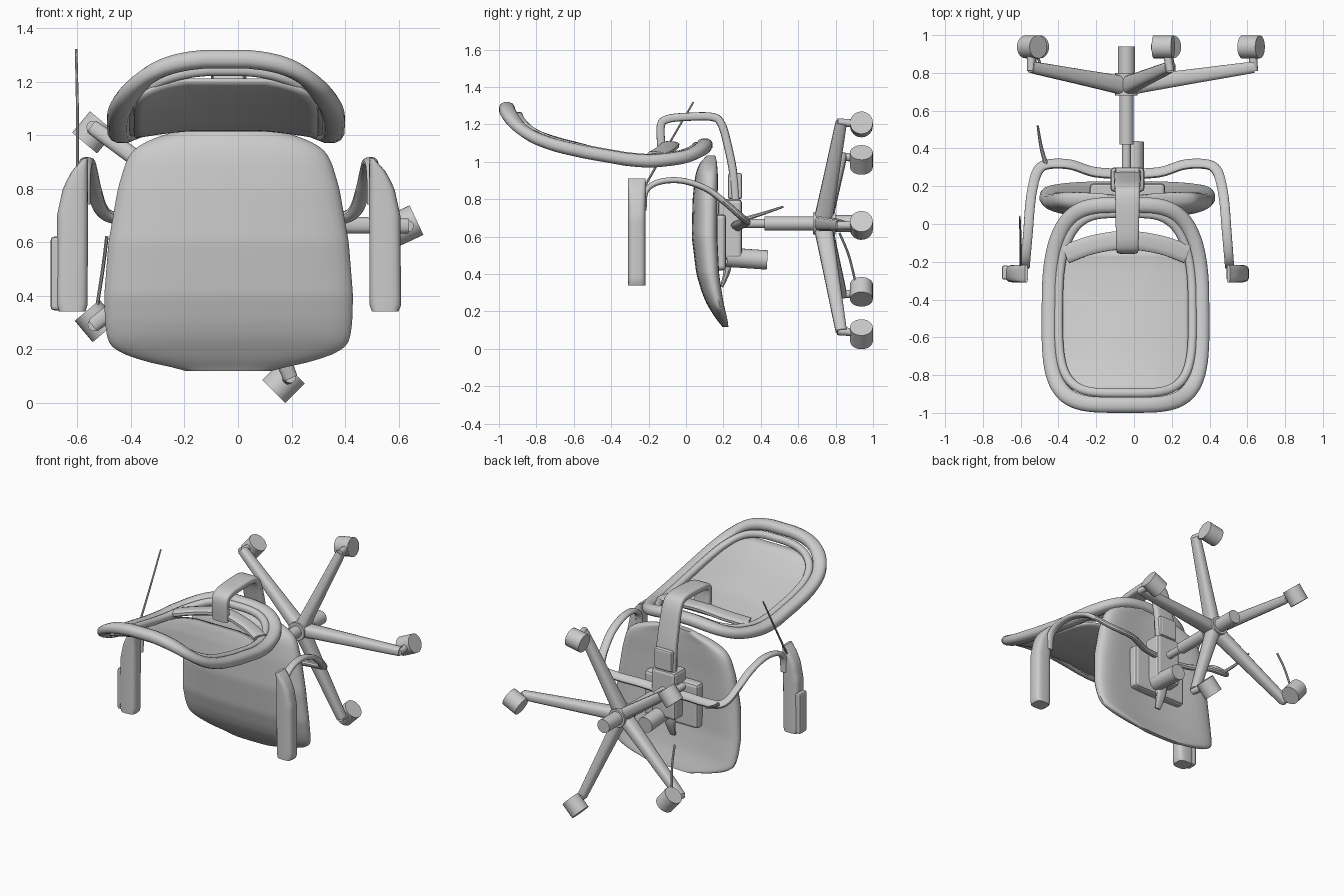
import bpy, bmesh, math
from mathutils import Vector as V

if "Cube" in bpy.data.objects:
    bpy.data.objects.remove(bpy.data.objects["Cube"])

CX = -0.035  # symmetry plane of the chair


def interp(table, t):
    """Linear lookup in rows (t, a, b, ...)."""
    n = len(table)
    i = max(j for j in range(n - 1) if j == 0 or table[j][0] <= t)
    p, q = table[i], table[i + 1]
    u = min(max((t - p[0]) / (q[0] - p[0]), 0), 1)
    return [b + (c - b) * u for b, c in zip(p[1:], q[1:])]


def smooth_interp(table, t, r=.02):
    """Lookup averaged over a small window, to round off the corners."""
    rows = [interp(table, t + r * k / 3) for k in range(-3, 4)]
    return [sum(c) / 7 for c in zip(*rows)]


def smooth_path(pts, sub=6):
    pts = [V(p) for p in pts]
    out = []
    for i in range(len(pts) - 1):
        a, b, c, d = [pts[min(max(k, 0), len(pts) - 1)] for k in range(i - 1, i + 3)]
        for s in range(sub):
            t = s / sub
            out.append(0.5 * (2 * b + (c - a) * t + (2 * a - 5 * b + 4 * c - d) * t ** 2
                              + (3 * b - a - 3 * c + d) * t ** 3))
    return out + [pts[-1]]


def sup(n, e):
    """Unit superellipse with n points."""
    f = lambda v: math.copysign(abs(v) ** (2 / e), v)
    return [(f(math.cos(2 * math.pi * (i + .5) / n)), f(math.sin(2 * math.pi * (i + .5) / n))) for i in range(n)]


def loft(name, rings, closed=False, angle=40, caps=True):
    bm = bmesh.new()
    rs = [[bm.verts.new(p) for p in r] for r in rings]
    n = len(rs[0])
    for a, b in zip(rs, rs[1:] + (rs[:1] if closed else [])):
        for i in range(n):
            bm.faces.new((a[i], a[(i + 1) % n], b[(i + 1) % n], b[i]))
    if not closed:
        bm.faces.new(rs[0])
        if caps:
            bm.faces.new(rs[-1])
    bmesh.ops.recalc_face_normals(bm, faces=bm.faces)
    me = bpy.data.meshes.new(name)
    bm.to_mesh(me)
    bm.free()
    ob = bpy.data.objects.new(name, me)
    bpy.context.collection.objects.link(ob)
    bpy.context.view_layer.objects.active = ob
    bpy.ops.object.select_all(action='DESELECT')
    ob.select_set(True)
    bpy.ops.object.shade_smooth_by_angle(angle=math.radians(angle))
    return ob


def sweep(name, pts, w0, w1, h0, h1, side, e=2, n=12, sub=6):
    """Section (half width, half height) tapered along a smooth path."""
    P = smooth_path(pts, sub)
    w, rings = V(side), []
    for i, p in enumerate(P):
        t = (P[min(i + 1, len(P) - 1)] - P[max(i - 1, 0)]).normalized()
        w = (w - t * w.dot(t)).normalized()
        h, u = t.cross(w), i / (len(P) - 1)
        rings.append([p + w * a * (w0 + (w1 - w0) * u) + h * b * (h0 + (h1 - h0) * u) for a, b in sup(n, e)])
    return loft(name, rings)


def rod(name, a, b, r, n=20):
    return sweep(name, [a, b], r, r, r, r, (0.31, 0.52, 0.8), n=n, sub=1)


def block(name, x0, x1, y0, y1, z0, z1, bevel=0.012):
    bpy.ops.mesh.primitive_cube_add(size=1, location=((x0 + x1) / 2, (y0 + y1) / 2, (z0 + z1) / 2))
    ob = bpy.context.object
    ob.name = name
    ob.scale = (x1 - x0, y1 - y0, z1 - z0)
    bpy.ops.object.transform_apply(location=False, rotation=False)
    m = ob.modifiers.new("bevel", 'BEVEL')
    m.width, m.segments = bevel, 2


# Seat cushion: z, half width, upper y, lower y
SEAT = [(.118, .12, .20, .235), (.135, .24, .18, .24), (.16, .34, .16, .24), (.20, .435, .135, .235),
        (.24, .455, .11, .23), (.30, .463, .085, .225), (.40, .466, .055, .215), (.60, .45, .03, .21),
        (.80, .415, .035, .21), (.90, .385, .045, .21), (.95, .355, .055, .205), (.99, .28, .07, .195),
        (1.02, .18, .095, .185), (1.035, .08, .12, .16)]
rings = []
for i in range(61):
    z = .118 + .917 * i / 60
    w, y0, y1 = smooth_interp(SEAT, z)
    ring = []
    for a, b in sup(40, 2.5):
        y = (y0 + y1) / 2 + b * (y1 - y0) / 2
        if b > 0:  # hollow underside
            y -= .36 * (y1 - y0) * (1 - a * a) * b
        ring.append((CX + a * w, y, z))
    rings.append(ring)
loft("seat_cushion", rings)

# Backrest surface: y, side height, extra height in the middle
BACK = [(-1, 1.235, .085), (-.93, 1.165, .1), (-.85, 1.115, .095), (-.7, 1.07, .08), (-.55, 1.04, .07),
        (-.4, 1.01, .06), (-.2, .988, .055), (0, .995, .065), (.14, 1.02, .085)]


def back_z(x, y):
    side, rise = smooth_interp(BACK, y, .05)
    return side + rise * (1 - ((x + .045) / .45) ** 2)


def back_ring(name, hw, y0, y1, rx, rz, dz=0, e=4.2):
    cy, hy, rings = (y0 + y1) / 2, (y1 - y0) / 2, []
    for a, b in sup(96, e):
        w = hw - .06 * max(0, b) ** 2
        d = V((a * abs(a) ** (e - 2) / hw, b * abs(b) ** (e - 2) / hy)).normalized()
        x, y = -.045 + a * w, cy + b * hy
        rings.append([(x + d.x * p * rx, y + d.y * p * rx, back_z(x, y) + dz + q * rz) for p, q in sup(12, 2.4)])
    return loft(name, rings, True)


back_ring("backrest_frame", .403, -.958, .10, .043, .036)
back_ring("backrest_inner_rim", .355, -.895, .055, .024, .024, .005)

# Backrest panel: rounded sheet that fills most of the frame
rings = []
for k in range(1, 12):
    xy = [(-.045 + a * .345 * k / 11, -.515 + b * .375 * k / 11) for a, b in sup(48, 7)]
    rings.append([(x, y, back_z(x, y) - .02) for x, y in xy])
m = loft("backrest_panel", rings, caps=False).modifiers.new("thickness", 'SOLIDIFY')
m.thickness, m.offset = .014, 0

sweep("backrest_lumbar_bar", [(-.36, -.16, 1.035), (-.22, -.11, 1.065), (CX - .01, -.085, 1.09),
                              (.14, -.11, 1.065), (.28, -.16, 1.035)], .05, .05, .02, .02, (0, 1, 0), 3)

# Spine bracket linking the mechanism to the backrest
sweep("spine_bracket", [(CX, .27, .70), (CX, .255, .92), (CX, .225, 1.08), (CX, .19, 1.2), (CX, .14, 1.24),
                        (CX, 0, 1.24), (CX, -.1, 1.228), (CX, -.135, 1.19), (CX, -.13, 1.06)],
      .075, .055, .022, .022, (1, 0, 0), 5, 16)
block("spine_socket", CX - .065, CX + .065, .225, .30, .80, .94)

# Tilt mechanism under the seat
block("mechanism_box", CX - .09, CX + .09, .17, .30, .48, .80, .02)
block("mechanism_plate", CX - .2, CX + .2, .14, .215, .42, .72, .02)
rod("tension_knob", (.0, .22, .49), (.0, .435, .475), .052)
sweep("front_bracket", [(CX, .22, .5), (CX, .22, .42), (CX, .19, .33)], .05, .02, .03, .008, (1, 0, 0), 3)

# Armrests, mirrored about the chair's centre plane
PAD = [(.34, -.67, -.57), (.355, -.68, -.562), (.70, -.677, -.56), (.80, -.655, -.56),
       (.86, -.625, -.56), (.90, -.59, -.56), (.912, -.578, -.562)]
ARM = [(-.575, -.225, .74), (-.575, -.215, .84), (-.57, -.15, .89), (-.56, -.03, .9), (-.55, .10, .86),
       (-.535, .2, .79), (-.51, .28, .72), (-.46, .315, .69), (-.34, .315, .68), (-.21, .275, .66), (-.06, .265, .65)]
for label, f in (("left", lambda x: x), ("right", lambda x: 2 * CX - x)):
    sec = []
    for i in range(25):
        z = .34 + .572 * i / 24
        x0, x1 = interp(PAD, z)
        sec.append([(f((x0 + x1) / 2 + a * (x1 - x0) / 2), -.263 + b * .047, z) for a, b in sup(20, 3.5)])
    loft(label + "_arm_pad", sec)
    sweep(label + "_arm_support", [(f(x), y, z) for x, y, z in ARM], .024, .03, .015, .018, (1, 0, 0), 2.5)
block("left_arm_pad_edge", -.70, -.66, -.295, -.22, .345, .62)

# Thin rods and levers
sweep("left_thin_rod", [(-.6, -.22, .87), (-.6, -.1, 1.08), (-.605, .04, 1.32)], .007, .005, .007, .005, (1, 0, 0), n=8)
sweep("height_lever", [(-.46, .30, .69), (-.49, .4, .72), (-.51, .52, .76)], .014, .006, .014, .006, (1, 0, 0), n=8)
sweep("caster_strand", [(-.49, .82, .62), (-.505, .87, .5), (-.53, .91, .34)], .007, .007, .007, .007, (1, 0, 0), n=8)

# Gas lift column
HX, HZ = -.04, .67
rod("column_piston", (HX, .24, HZ), (HX, .44, HZ), .024)
rod("column_tube", (HX, .42, HZ), (HX, .82, HZ), .038)
rod("column_foot", (HX, .78, HZ), (HX, .94, HZ), .045)
rod("base_hub", (HX, .68, HZ), (HX, .80, HZ), .06)

# Five star legs: tip x, tip z, caster x, caster z, axle angle
LEGS = [(.635, .66, .62, .66, 25), (.19, 1.21, .155, 1.2, 10), (-.545, 1.03, -.54, 1.01, 50),
        (-.54, .29, -.53, .305, -50), (.195, .095, .17, .078, 45)]
for i, (tx, tz, cx, cz, ang) in enumerate(LEGS, 1):
    d = V((tx - HX, 0, tz - HZ))
    side = V((-d.z, 0, d.x)).normalized()
    hub = V((HX, .73, HZ))
    sweep(f"base_leg_{i}", [hub, hub + d * .45 + V((0, .045, 0)), (tx, .83, tz)],
          .042, .028, .052, .03, side, 3, 12)
    rod(f"caster_stem_{i}", (tx, .81, tz), ((tx + cx) / 2, .93, (tz + cz) / 2), .022, 12)
    ax = V((math.cos(math.radians(ang)), 0, math.sin(math.radians(ang)))) * .052
    c = V((cx, .938, cz))
    rod(f"caster_wheel_{i}", c - ax, c + ax, .061, 24)
